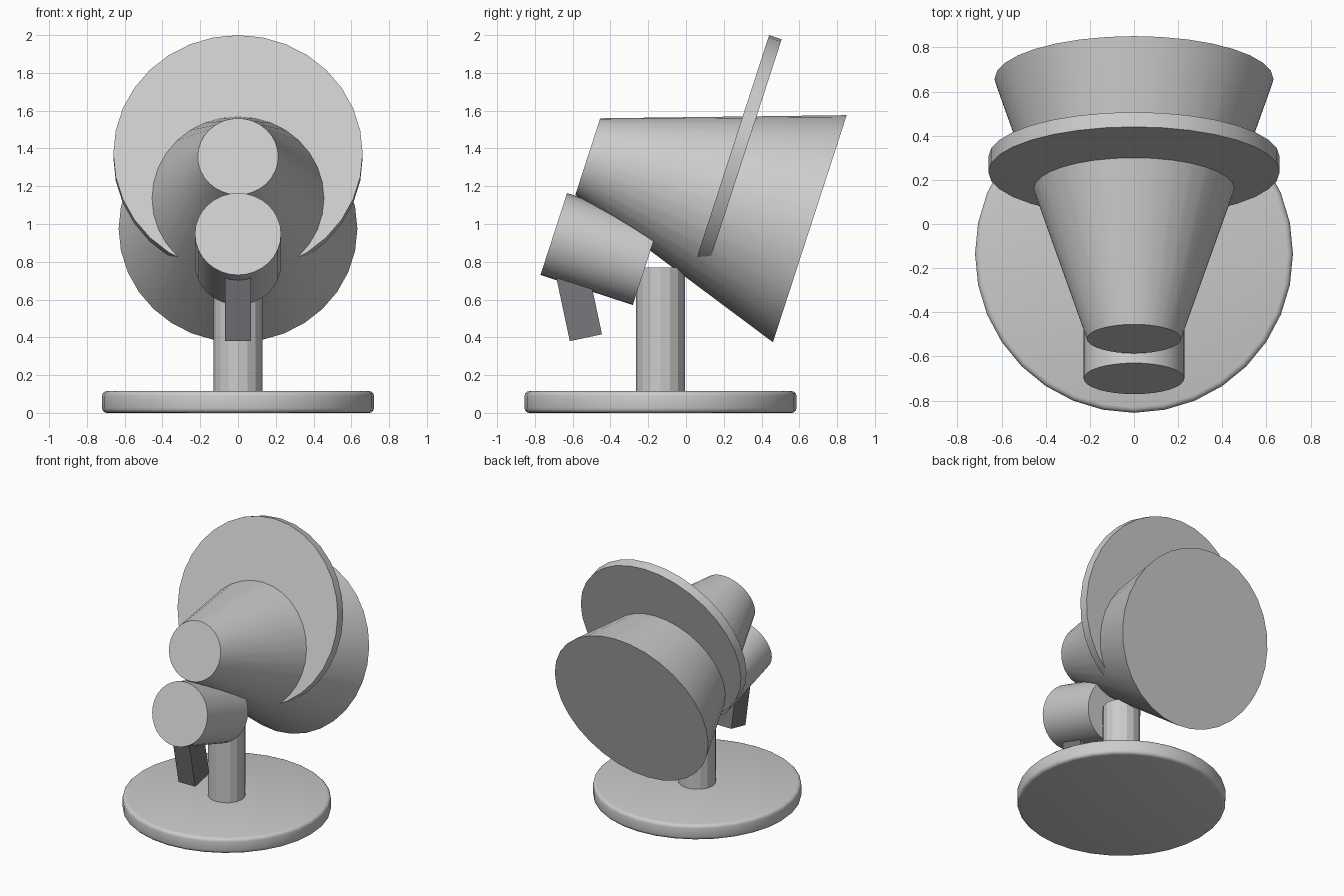
import bpy
import math
from mathutils import Vector

if "Cube" in bpy.data.objects:
    bpy.data.objects.remove(bpy.data.objects["Cube"])

TILT = math.radians(-108)                      # shared tilt of the head parts
AXIS = Vector((0, math.cos(math.radians(18)), -math.sin(math.radians(18))))


def smooth(obj, angle=30):
    bpy.ops.object.select_all(action='DESELECT')
    obj.select_set(True)
    bpy.context.view_layer.objects.active = obj
    bpy.ops.object.shade_smooth_by_angle(angle=math.radians(angle))


def frustum(name, start, length, r0, r1, axis=AXIS, rot=TILT, sides=32):
    """Solid cone section running from start along axis."""
    bpy.ops.mesh.primitive_cone_add(
        vertices=sides, radius1=r0, radius2=r1, depth=length,
        location=Vector(start) + axis * length / 2, rotation=(rot, 0, 0))
    obj = bpy.context.object
    obj.name = name
    return obj


UP = Vector((0, 0, 1))

# Round base with softened rims
base = frustum("base", (0, -0.135, 0), 0.115, 0.72, 0.72, UP, 0)
bevel = base.modifiers.new("rim", 'BEVEL')
bevel.width = 0.025
bevel.segments = 3
bevel.limit_method = 'ANGLE'
bevel.angle_limit = math.radians(40)
bpy.ops.object.modifier_apply(modifier="rim")
smooth(base, 35)

# Faceted post
post = frustum("post", (0, -0.135, 0.1), 0.67, 0.13, 0.13, UP, 0, 16)

# Flared barrel, shield disc and lower motor
smooth(frustum("barrel", (0, -0.52, 1.357), 1.236, 0.213, 0.632))
smooth(frustum("shield", (0, 0.236, 1.372), 0.07, 0.66, 0.66))
smooth(frustum("motor", (0, -0.70, 0.947), 0.514, 0.228, 0.228))

# Tilted dark grip, its top sunk into the motor
lean = math.radians(12)
up = Vector((0, -math.sin(lean), math.cos(lean)))
bpy.ops.mesh.primitive_cube_add(
    size=1, location=Vector((0, -0.53, 0.398)) + up * 0.19, rotation=(lean, 0, 0))
grip = bpy.context.object
grip.name = "grip"
grip.scale = (0.14, 0.174, 0.38)
dark = bpy.data.materials.new("dark_grey")
dark.diffuse_color = (0.19, 0.185, 0.205, 1)
dark.use_nodes = True
dark.node_tree.nodes["Principled BSDF"].inputs["Base Color"].default_value = dark.diffuse_color
grip.data.materials.append(dark)
